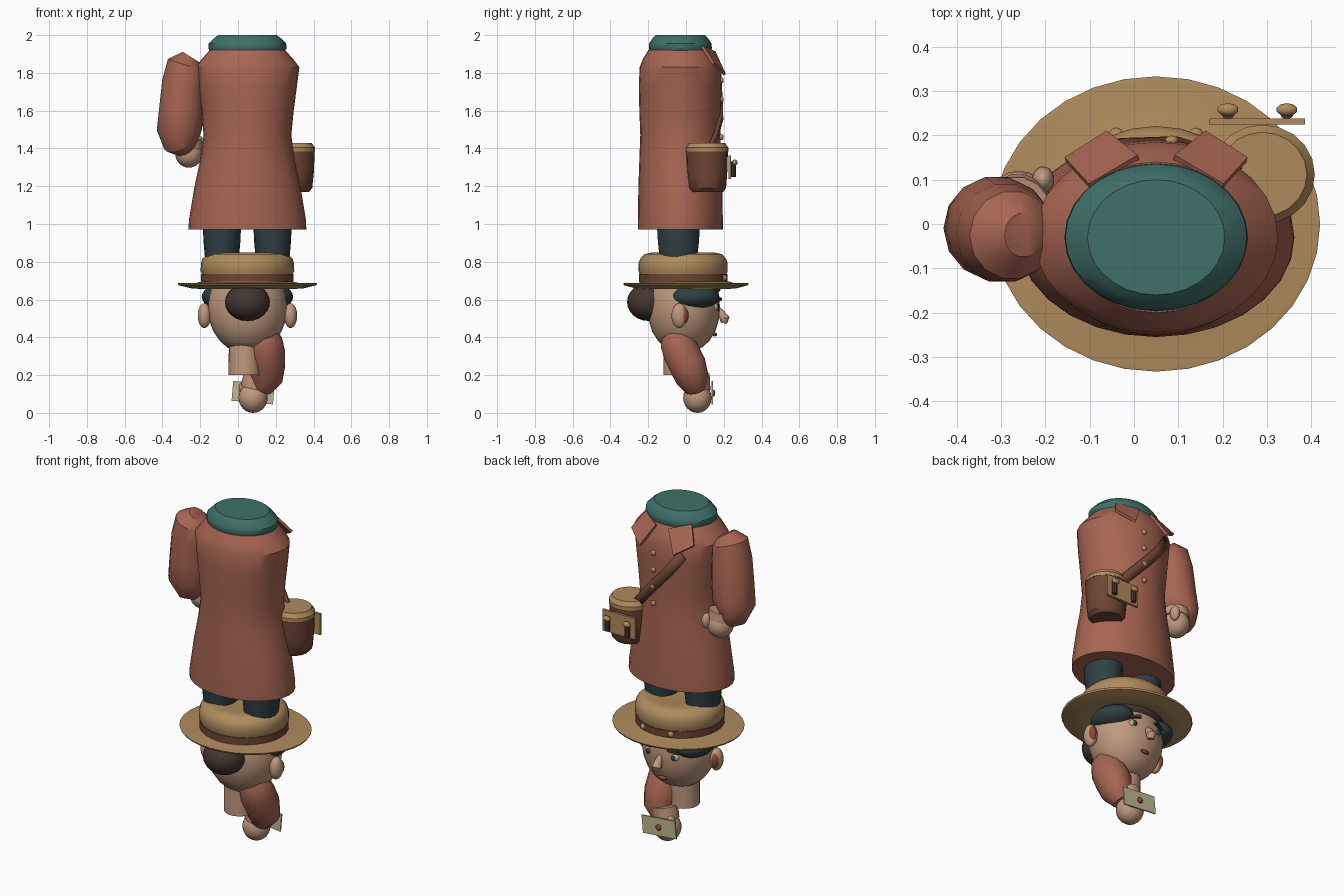
import bpy, bmesh, math
from mathutils import Vector

if "Cube" in bpy.data.objects:
    bpy.data.objects.remove(bpy.data.objects["Cube"])

def material(name, *rgb):
    m = bpy.data.materials.new(name)
    m.use_nodes = True
    m.diffuse_color = (*rgb, 1)
    m.node_tree.nodes["Principled BSDF"].inputs["Base Color"].default_value = (*rgb, 1)
    return m

RUST = material("rust cloth", .39, .13, .085)
TEAL = material("teal wool", .05, .16, .14)
SLATE = material("slate", .03, .05, .055)
SKIN = material("skin", .53, .32, .21)
TAN = material("straw tan", .43, .26, .11)
BROWN = material("leather brown", .16, .06, .035)
DARK = material("dark hair", .06, .037, .03)
CREAM = material("cream paper", .53, .47, .29)
RED = material("wax red", .3, .06, .04)

CX = .05  # the figure's centre line

def finish(bm, name, mat, smooth=True):
    bmesh.ops.recalc_face_normals(bm, faces=bm.faces)
    mesh = bpy.data.meshes.new(name)
    bm.to_mesh(mesh)
    bm.free()
    ob = bpy.data.objects.new(name, mesh)
    bpy.context.collection.objects.link(ob)
    mesh.materials.append(mat)
    if smooth:
        bpy.ops.object.select_all(action='DESELECT')
        ob.select_set(True)
        bpy.context.view_layer.objects.active = ob
        bpy.ops.object.shade_smooth_by_angle(angle=math.radians(35))
    return ob

def loft(bm, rings):
    """Bridge successive rings of points and cap both ends."""
    loops = [[bm.verts.new(p) for p in ring] for ring in rings]
    n = len(loops[0])
    for a, b in zip(loops, loops[1:]):
        for i in range(n):
            j = (i + 1) % n
            bm.faces.new((a[i], a[j], b[j], b[i]))
    bm.faces.new(loops[0])
    bm.faces.new(loops[-1])

def lathe(name, mat, center, profile, n=28):
    """Elliptical turned form; profile rows are (z, rx, ry)."""
    bm = bmesh.new()
    turn = [i * math.tau / n for i in range(n)]
    loft(bm, [[(center[0] + rx * math.cos(t), center[1] + ry * math.sin(t), z)
               for t in turn] for z, rx, ry in profile])
    return finish(bm, name, mat)

def tube(name, mat, path, n=14):
    """Limb along a path; rows are (x, y, z, radius)."""
    bm = bmesh.new()
    pts = [Vector(p[:3]) for p in path]
    rings = []
    for i, p in enumerate(pts):
        d = (pts[min(i + 1, len(pts) - 1)] - pts[max(i - 1, 0)]).normalized()
        u = d.cross(Vector((0, 1, 0))).normalized()
        v = d.cross(u)
        rings.append([p + path[i][3] * (u * math.cos(k * math.tau / n) + v * math.sin(k * math.tau / n))
                      for k in range(n)])
    loft(bm, rings)
    return finish(bm, name, mat)

def ball(name, mat, loc, size, rot=(0, 0, 0), seg=20):
    bm = bmesh.new()
    bmesh.ops.create_uvsphere(bm, u_segments=seg, v_segments=seg // 2 + 2, radius=1)
    ob = finish(bm, name, mat)
    ob.location, ob.scale, ob.rotation_euler = loc, size, rot
    return ob

def box(name, mat, loc, size, rot=(0, 0, 0)):
    bm = bmesh.new()
    bmesh.ops.create_cube(bm, size=1)
    ob = finish(bm, name, mat, False)
    ob.location, ob.scale, ob.rotation_euler = loc, size, rot
    return ob

# Torso: coat, collar, legs
lathe("coat", RUST, (CX, -.03), [
    (.97, .312, .225), (1.02, .31, .225), (1.2, .28, .222), (1.34, .25, .217), (1.47, .232, .212),
    (1.6, .245, .217), (1.73, .262, .22), (1.83, .275, .215), (1.87, .245, .2), (1.92, .2, .17)])
lathe("neck_collar", TEAL, (CX, -.03), [
    (1.91, .195, .16), (1.93, .207, .167), (1.955, .205, .165), (1.985, .175, .145), (2, .155, .13)])
for side, x in (("right", -.085), ("left", .183)):
    lathe(side + "_leg", SLATE, (x, -.04), [(.8, .088, .098), (.9, .097, .11), (1, .102, .116)], 18)

# Lapels, mirrored about the centre line
for side, s in (("left", 1), ("right", -1)):
    bm = bmesh.new()
    corners = [(.04, .15, 1.91), (.15, .085, 1.94), (.205, .145, 1.85), (.11, .205, 1.79)]
    bm.faces.new([bm.verts.new((CX + s * x, y, z)) for x, y, z in corners])
    lapel = finish(bm, side + "_lapel", RUST, False)
    mod = lapel.modifiers.new("thickness", 'SOLIDIFY')
    mod.thickness, mod.offset = .015, 0

# Coat buttons
for i in range(4):
    ball("coat_button", TAN, (.085, .188, 1.76 - i * .1), (.016, .012, .016), seg=10)

# Shoulder strap: flat ribbon wrapped over the coat front
bm = bmesh.new()
ribbon = []
for x, y, z in [(.25, .12, 1.38), (.17, .16, 1.47), (.08, .188, 1.57), (-.01, .185, 1.67), (-.09, .165, 1.78)]:
    ribbon.append([bm.verts.new((x + k * .02, y, z + k * .02)) for k in (-1, 1)])
for a, b in zip(ribbon, ribbon[1:]):
    bm.faces.new((a[0], a[1], b[1], b[0]))
strap = finish(bm, "shoulder_strap", BROWN)
strap.modifiers.new("thickness", 'SOLIDIFY').thickness = .018
strap.modifiers["thickness"].offset = 0

# Side pouch with lid, plate and two toggles
lathe("pouch", BROWN, (.29, .112), [
    (1.17, .085, .085), (1.19, .103, .1), (1.28, .112, .107), (1.39, .116, .11)], 20)
lathe("pouch_lid", TAN, (.29, .112), [
    (1.385, .118, .112), (1.405, .118, .112), (1.425, .102, .097), (1.43, .1, .095)], 20)
box("pouch_plate", TAN, (.278, .231, 1.3), (.215, .014, .125))
for x in (.212, .345):
    lathe("toggle_pin", DARK, (x, .25), [(1.25, .016, .014), (1.33, .016, .014)], 8)
    ball("toggle_cap", TAN, (x, .258, 1.325), (.025, .015, .016), seg=10)

# Right arm and hand
tube("right_sleeve", RUST, [
    (-.25, -.025, 1.885, .05), (-.275, -.025, 1.845, .1), (-.29, -.02, 1.75, .112),
    (-.3, -.015, 1.6, .118), (-.31, -.01, 1.5, .12), (-.295, .01, 1.44, .105), (-.27, .03, 1.42, .075)])
tube("right_cuff", SKIN, [(-.265, .03, 1.45, .078), (-.26, .04, 1.4, .075)])
ball("right_hand", SKIN, (-.26, .045, 1.375), (.073, .075, .077))
ball("right_thumb", SKIN, (-.205, .1, 1.4), (.025, .03, .045))

# Left arm and hand holding a letter
tube("left_sleeve", RUST, [
    (.14, -.07, .42, .065), (.145, -.055, .39, .088), (.15, -.03, .33, .098),
    (.15, .01, .25, .1), (.148, .035, .18, .088), (.12, .05, .13, .06)])
tube("left_cuff", SKIN, [(.1, .055, .2, .072), (.085, .06, .13, .07)])
ball("left_hand", SKIN, (.08, .06, .08), (.077, .075, .08))
ball("left_thumb", SKIN, (.03, .1, .13), (.025, .03, .04))
box("letter", CREAM, (.08, .138, .107), (.22, .008, .105), (0, math.radians(5), 0))
ball("letter_seal", RED, (.08, .146, .105), (.018, .009, .018), seg=12)

# Head, neck, ears
lathe("neck", SKIN, (.035, -.035), [(.2, .085, .085), (.42, .083, .085)], 18)
lathe("head", SKIN, (CX, -.012), [
    (.325, .055, .05), (.345, .105, .095), (.38, .145, .135), (.43, .18, .167), (.49, .203, .185),
    (.55, .212, .192), (.62, .208, .188), (.7, .18, .165)])
for side, s in (("left", 1), ("right", -1)):
    ball(side + "_ear", SKIN, (CX + s * .228, -.035, .515), (.035, .042, .066))
    ball(side + "_inner_ear", RED, (CX + s * .236, -.01, .515), (.022, .024, .042), seg=12)
    ball(side + "_side_hair", SLATE, (CX + s * .135, .04, .615), (.107, .135, .068))
    # Eyes and brows
    ball(side + "_eye", CREAM, (CX + s * .083, .153, .56), (.028, .018, .022), seg=14)
    ball(side + "_pupil", SLATE, (CX + s * .083, .168, .558), (.014, .008, .016), seg=10)
    box(side + "_brow", DARK, (CX + s * .082, .168, .597), (.065, .02, .014), (0, s * .2, -s * .4))
ball("fringe_hair", DARK, (CX, .05, .66), (.19, .135, .055))
ball("hair_bun", DARK, (CX, -.2, .587), (.119, .112, .1))
tube("nose", SKIN, [
    (CX, .165, .56, .01), (CX, .185, .53, .02), (CX, .205, .5, .028), (CX, .2, .475, .018)], 10)
ball("mouth", RED, (CX, .152, .415), (.03, .012, .01), seg=12)

# Hat: curved brim, crown and band
lathe("hat_brim", TAN, (CX, 0), [
    (.67, .2, .19), (.656, .25, .225), (.66, .3, .27), (.676, .365, .328), (.686, .37, .333),
    (.688, .36, .323), (.682, .3, .27), (.695, .24, .23)], 32)
lathe("hat_crown", TAN, (CX, -.015), [
    (.68, .24, .23), (.735, .24, .23), (.75, .248, .236), (.79, .246, .236), (.815, .24, .228),
    (.84, .215, .205), (.848, .18, .17), (.835, .1, .1)], 28)
lathe("hat_band", BROWN, (CX, -.015), [(.695, .245, .235), (.735, .245, .235)], 28)
for x in (-.04, .14):
    ball("band_stud", TAN, (x, .2, .715), (.018, .018, .018), seg=10)
